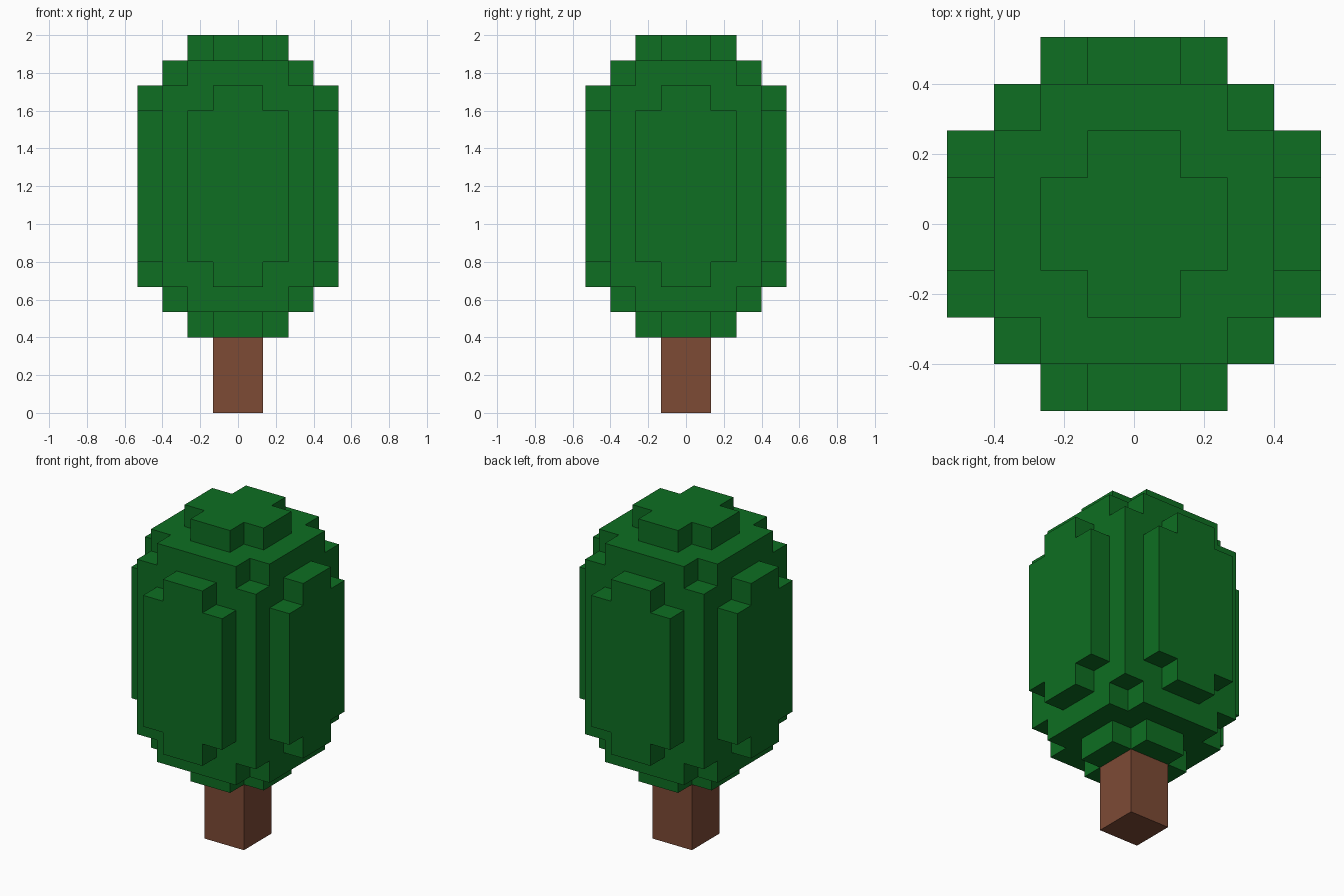
import bpy, bmesh, math
from itertools import product
from mathutils import Vector

cube = bpy.data.objects.get("Cube")
if cube:
    bpy.data.objects.remove(cube, do_unlink=True)

U = 2 / 15            # block size
CENTRE = 9            # crown centre height in blocks


def make_material(name, colour):
    mat = bpy.data.materials.new(name)
    mat.use_nodes = True
    mat.diffuse_color = colour
    mat.node_tree.nodes["Principled BSDF"].inputs["Base Color"].default_value = colour
    return mat


def add_object(name, bm, mat):
    mesh = bpy.data.meshes.new(name)
    bm.to_mesh(mesh)
    bm.free()
    mesh.materials.append(mat)
    obj = bpy.data.objects.new(name, mesh)
    bpy.context.collection.objects.link(obj)
    return obj


def in_crown(x, y, z):
    # ball of blocks, stretched upright by repeating its middle layers
    z = max(abs(z) - 2, 0.5)
    return x * x + y * y + z * z < 16


# Crown: outer faces of the block ball
blocks = {(x + 0.5, y + 0.5, z + 0.5)
          for x, y, z in product(range(-4, 4), range(-4, 4), range(-6, 6))
          if in_crown(x + 0.5, y + 0.5, z + 0.5)}
bm = bmesh.new()
for block in blocks:
    for axis, sign in product(range(3), (-1, 1)):
        n = Vector((0, 0, 0))
        n[axis] = sign
        centre = Vector(block)
        if tuple(centre + n) in blocks:
            continue
        s = Vector((0, 0, 0))
        s[(axis + 1) % 3] = 0.5
        t = n.cross(s)
        face = centre + n * 0.5 + Vector((0, 0, CENTRE))
        bm.faces.new([bm.verts.new((face + c) * U)
                      for c in (-s - t, s - t, s + t, t - s)])
bmesh.ops.remove_doubles(bm, verts=bm.verts, dist=0.001)
# Merge the flat block faces into large ones
bmesh.ops.dissolve_limit(bm, angle_limit=math.radians(1),
                         verts=bm.verts, edges=bm.edges)
add_object("crown", bm, make_material("leaf green", (0.0044, 0.156, 0.0160, 1)))

# Trunk
bm = bmesh.new()
bmesh.ops.create_cube(bm, size=1)
bmesh.ops.scale(bm, vec=(2 * U, 2 * U, 3 * U), verts=bm.verts)
bmesh.ops.translate(bm, vec=(0, 0, 1.5 * U), verts=bm.verts)
add_object("trunk", bm, make_material("bark brown", (0.205, 0.069, 0.036, 1)))
